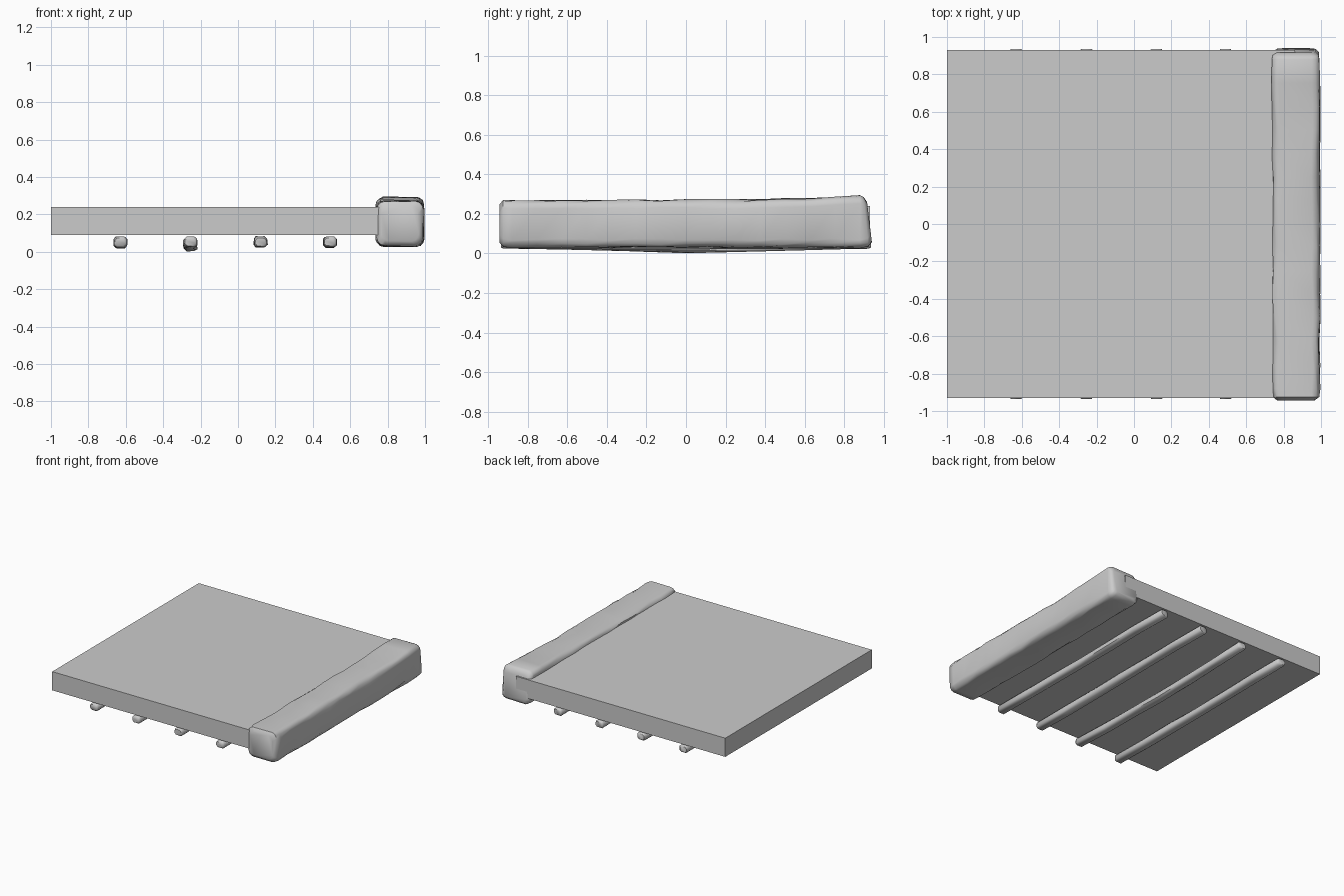
import bpy, bmesh, random
from math import cos, sin, pi

if "Cube" in bpy.data.objects:
    bpy.data.objects.remove(bpy.data.objects["Cube"])

random.seed(4)


def finish(name, bm, smooth=None):
    bmesh.ops.recalc_face_normals(bm, faces=bm.faces)
    mesh = bpy.data.meshes.new(name)
    bm.to_mesh(mesh)
    bm.free()
    obj = bpy.data.objects.new(name, mesh)
    bpy.context.collection.objects.link(obj)
    if smooth:
        bpy.ops.object.select_all(action='DESELECT')
        obj.select_set(True)
        bpy.context.view_layer.objects.active = obj
        bpy.ops.object.shade_smooth_by_angle(angle=smooth)
    return obj


def rounded_rect(w, h, r, steps):
    pts = []
    for k, (sx, sz) in enumerate([(1, 1), (-1, 1), (-1, -1), (1, -1)]):
        for i in range(steps + 1):
            a = (k + i / steps) * pi / 2
            pts.append((sx * (w / 2 - r) + r * cos(a), sz * (h / 2 - r) + r * sin(a)))
    return pts


def timber(name, stations, radius, steps, wobble, lean=0.0):
    """Loft a rough-hewn bar along y; each station is (y, x, z, width, height)."""
    bm = bmesh.new()
    rings = []
    last = len(stations) - 1
    for s, (y, x, z, w, h) in enumerate(stations):
        ring = []
        for px, pz in rounded_rect(w, h, min(radius, w * 0.45, h * 0.45), steps):
            j = wobble if 1 < s < last - 1 else wobble * 0.4
            dy = -lean * pz / (h / 2) if s >= last - 1 else 0
            ring.append(bm.verts.new((x + px + random.uniform(-j, j), y + dy,
                                      z + pz + random.uniform(-j, j))))
        rings.append(ring)
    n = len(rings[0])
    for a, b in zip(rings, rings[1:]):
        for i in range(n):
            bm.faces.new((a[i], a[(i + 1) % n], b[(i + 1) % n], b[i]))
    bm.faces.new(rings[0])
    bm.faces.new(rings[-1])
    return finish(name, bm, 0.9)


# Flat slab, its end buried in the beam
bm = bmesh.new()
bmesh.ops.create_cube(bm, size=1)
for v in bm.verts:
    v.co = (-0.07 + v.co.x * 1.86, v.co.y * 1.86, 0.165 + v.co.z * 0.15)
finish("slab", bm)

# Heavy worn edge beam, slightly raised towards the back
beam = [(-0.943, 0.866, 0.152, 0.20, 0.19), (-0.925, 0.866, 0.152, 0.245, 0.235)]
for i in range(15):
    y = -0.88 + i * 1.76 / 14
    top = 0.27 + max(0, y - 0.35) * 0.042
    beam.append((y, 0.866, (top + 0.03) / 2, 0.254, top - 0.03))
beam += [(0.91, 0.866, 0.16, 0.25, 0.25), (0.928, 0.866, 0.158, 0.21, 0.20)]
timber("edge_beam", beam, 0.04, 3, 0.005, 0.012)

# Four thin battens under the slab; the second sags in the middle
for i, (x, sag) in enumerate([(-0.63, 0.004), (-0.255, 0.022), (0.12, 0.0), (0.49, 0.004)]):
    st = [(-0.936, x, 0.053, 0.056, 0.042)]
    for k in range(7):
        y = -0.925 + k * 1.85 / 6
        st.append((y, x + random.uniform(-0.004, 0.004),
                   0.053 - sag * (1 - abs(y) / 0.925), 0.068, 0.056))
    st.append((0.936, x, 0.053, 0.056, 0.042))
    timber(f"batten_{i + 1}", st, 0.012, 1, 0.003)
